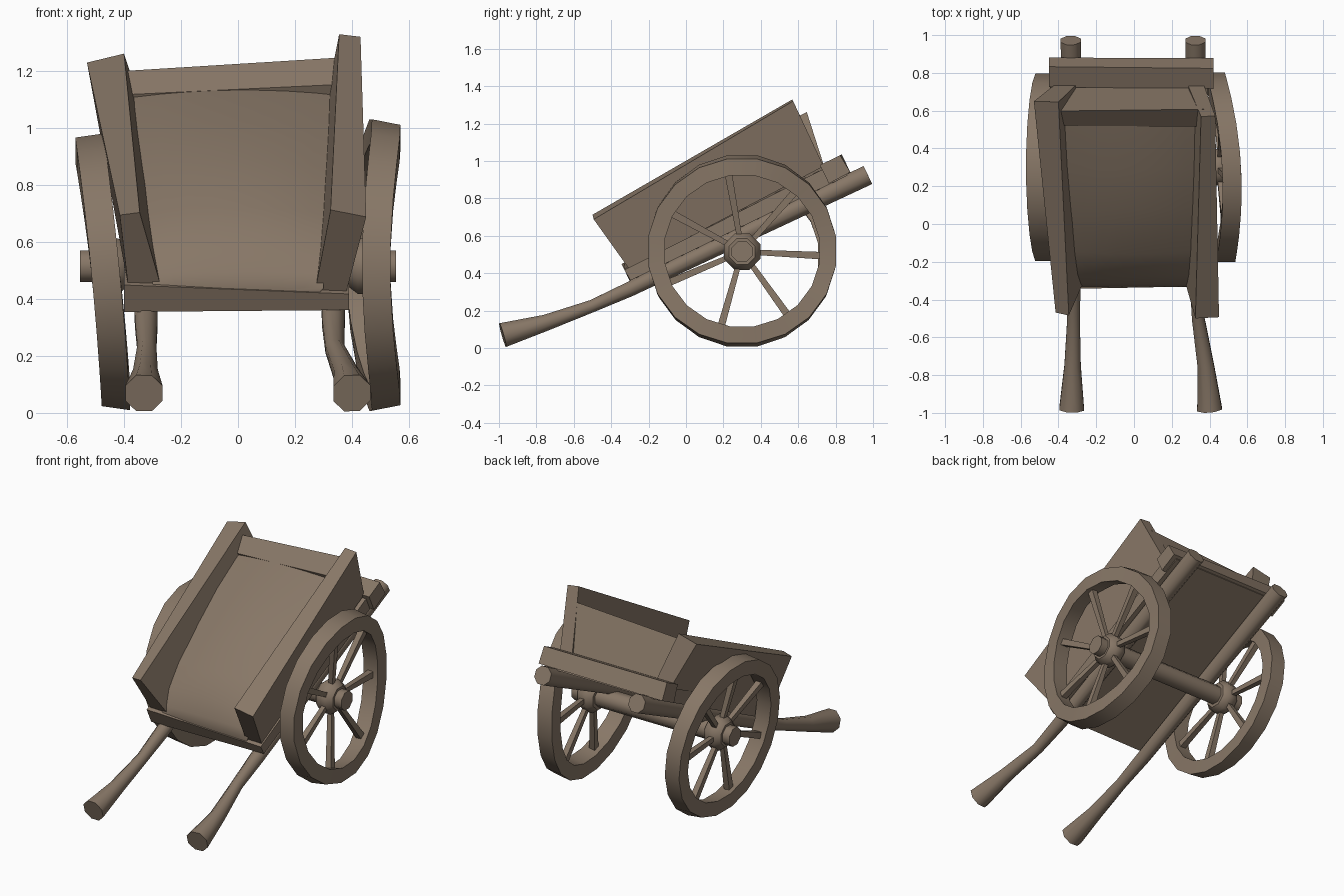
import bpy, bmesh, math
from mathutils import Vector

if "Cube" in bpy.data.objects:
    bpy.data.objects.remove(bpy.data.objects["Cube"])

SLOPE = math.radians(25.8)
U = Vector((0, math.cos(SLOPE), math.sin(SLOPE)))
N = Vector((0, -math.sin(SLOPE), math.cos(SLOPE)))
ORIGIN = Vector((0, 0, 0.46))
AXLE_Y, AXLE_Z = 0.30, 0.515

WOOD = bpy.data.materials.new("brown_wood")
WOOD.diffuse_color = (0.245, 0.185, 0.135, 1)
WOOD.use_nodes = True
WOOD.node_tree.nodes["Principled BSDF"].inputs["Base Color"].default_value = WOOD.diffuse_color


def bed(x, u, n):
    """Point in the tilted frame of the cart bed."""
    return Vector((x, 0, 0)) + ORIGIN + U * u + N * n


def finish(name, bm, sharp=50):
    """Make an object that is smooth except at edges steeper than sharp degrees."""
    bmesh.ops.recalc_face_normals(bm, faces=bm.faces)
    for f in bm.faces:
        f.smooth = True
    for e in bm.edges:
        e.smooth = e.calc_face_angle(0) < math.radians(sharp)
    me = bpy.data.meshes.new(name)
    bm.to_mesh(me)
    bm.free()
    me.materials.append(WOOD)
    ob = bpy.data.objects.new(name, me)
    bpy.context.collection.objects.link(ob)
    return ob


def skin(bm, rings, closed=False):
    """Bridge equal rings of points, capping the ends unless closed."""
    vr = [[bm.verts.new(p) for p in r] for r in rings]
    k, m = len(vr), len(vr[0])
    for i in range(k if closed else k - 1):
        a, b = vr[i], vr[(i + 1) % k]
        for j in range(m):
            bm.faces.new((a[j], a[(j + 1) % m], b[(j + 1) % m], b[j]))
    if not closed:
        bm.faces.new(vr[0])
        bm.faces.new(vr[-1])


def board(name, front, rear):
    """Board from a front and a rear quad given in bed coordinates."""
    bm = bmesh.new()
    skin(bm, [[bed(*p) for p in front], [bed(*p) for p in rear]])
    return finish(name, bm, 20)


# Bed floor and rear cross beam
board("bed_floor",
      [(-0.40, -0.315, 0.035), (0.39, -0.31, 0.04), (0.39, -0.315, 0.105), (-0.40, -0.315, 0.14)],
      [(-0.40, 0.98, 0.04), (0.39, 0.98, 0.04), (0.39, 0.98, 0.13), (-0.40, 0.98, 0.135)])
board("rear_beam",
      [(-0.45, 0.87, 0.045), (0.42, 0.87, 0.045), (0.42, 0.87, 0.155), (-0.45, 0.88, 0.155)],
      [(-0.45, 1.0, 0.045), (0.42, 1.0, 0.05), (0.42, 0.99, 0.155), (-0.45, 1.0, 0.155)])

# Leaning side boards
board("right_side_board",
      [(0.27, -0.29, 0.10), (0.38, -0.29, 0.10), (0.45, -0.345, 0.42), (0.325, -0.34, 0.445)],
      [(0.285, 0.885, 0.14), (0.37, 0.885, 0.14), (0.43, 0.89, 0.525), (0.355, 0.89, 0.535)])
board("left_side_board",
      [(-0.27, -0.29, 0.12), (-0.385, -0.29, 0.12), (-0.415, -0.32, 0.415), (-0.345, -0.33, 0.43)],
      [(-0.30, 0.885, 0.12), (-0.41, 0.885, 0.12), (-0.53, 0.92, 0.41), (-0.40, 0.93, 0.44)])

# Back board with a sloped top edge
board("back_board",
      [(-0.35, 0.77, 0.10), (0.31, 0.77, 0.10), (0.36, 0.765, 0.40), (-0.39, 0.755, 0.365)],
      [(-0.35, 0.87, 0.10), (0.31, 0.87, 0.10), (0.37, 0.89, 0.445), (-0.42, 0.86, 0.405)])

# Rounded filling of the bed, steep at the front and flat towards the back
bm = bmesh.new()
rows = [(-0.31, 0.125, 0.30, 0.0), (-0.27, 0.165, 0.30, 0.005), (-0.19, 0.22, 0.32, 0.02),
        (-0.03, 0.27, 0.335, 0.035), (0.25, 0.316, 0.35, 0.04), (0.5, 0.345, 0.36, 0.035),
        (0.77, 0.355, 0.365, 0.025)]
COLS = 8
rings = []
for u, n, w, bulge in rows:
    ring = []
    for j in range(COLS + 1):
        t = 2 * j / COLS - 1
        ring.append(bed(w * t, u, n + bulge * (1 - t * t)))
    rings.append(ring + [bed(0.28, u, 0.1), bed(-0.28, u, 0.1)])
skin(bm, rings)
finish("bed_filling", bm)


# Curved handle shafts
def shaft(name, xs, sides=8):
    path = [(-0.98, 0.069, 0.071), (-0.75, 0.135, 0.047), (-0.5, 0.225, 0.036),
            (-0.3, 0.315, 0.043), (0.972, 0.925, 0.058)]
    pts = [Vector((x, y, z)) for x, (y, z, r) in zip(xs, path)]
    rings = []
    for i, p in enumerate(pts):
        t = (pts[min(i + 1, 4)] - pts[max(i - 1, 0)]).normalized()
        up = Vector((1, 0, 0)).cross(t).normalized()
        side = t.cross(up)
        ring = []
        for k in range(sides):
            a = math.tau * (k + 0.5) / sides
            ring.append(p + (side * math.cos(a) + up * math.sin(a)) * path[i][2])
        rings.append(ring)
    bm = bmesh.new()
    skin(bm, rings)
    return finish(name, bm)


shaft("left_shaft", [-0.33, -0.325, -0.32, -0.322, -0.335])
shaft("right_shaft", [0.40, 0.38, 0.34, 0.335, 0.325])


# Turned part along x
def lathe_x(name, profile, sides=8):
    bm = bmesh.new()
    skin(bm, [[(x, AXLE_Y + r * math.cos(math.tau * (k + 0.5) / sides),
                AXLE_Z + r * math.sin(math.tau * (k + 0.5) / sides)) for k in range(sides)]
              for x, r in profile])
    return finish(name, bm)


lathe_x("axle", [(-0.555, 0.06), (0.555, 0.06)])


# Warped wheels: rim, seven spokes and a hub
def wheel(side, sx, outer, squash, drop, tilt, warp):
    segs = 20
    inner = outer - 0.09
    rings = []
    for i in range(segs):
        a = math.tau * (i + 0.5) / segs
        c, s = math.cos(a), math.sin(a)
        x = warp(c, s)
        ring = []
        for dx, r in ((-0.05, inner), (0.05, inner), (0.05, outer), (-0.05, outer)):
            ring.append((x + dx, AXLE_Y + r * c,
                         AXLE_Z - drop + (r + tilt * dx * abs(s)) * s * squash))
        rings.append(ring)
    bm = bmesh.new()
    skin(bm, rings, closed=True)
    finish(side + "_wheel_rim", bm)

    bm = bmesh.new()
    for k in range(7):
        a = math.radians(100) + math.tau * k / 7
        d = Vector((0, math.cos(a), math.sin(a)))
        t = Vector((0, -d.z, d.y))
        ex = Vector((1, 0, 0))
        ends = []
        for r, x, w in ((0.07, sx * 0.455, 0.014), (inner + 0.02, warp(d.y, d.z), 0.02)):
            p = Vector((x, AXLE_Y, AXLE_Z)) + d * r
            ends.append([p + t * i * w + ex * j * w for i, j in ((-1, -1), (1, -1), (1, 1), (-1, 1))])
        skin(bm, ends)
    finish(side + "_wheel_spokes", bm)
    lathe_x(side + "_wheel_hub", [(sx * 0.39, 0.08), (sx * 0.42, 0.105),
                                  (sx * 0.47, 0.105), (sx * 0.505, 0.075)])


wheel("right", 1, 0.508, 1.0, -0.004, -0.2, lambda c, s: 0.457 + 0.06 * s * s - 0.028 * c)
wheel("left", -1, 0.502, 0.965, 0.02, 0.15, lambda c, s: -0.465 - 0.047 * s - 0.01 * s * s)
